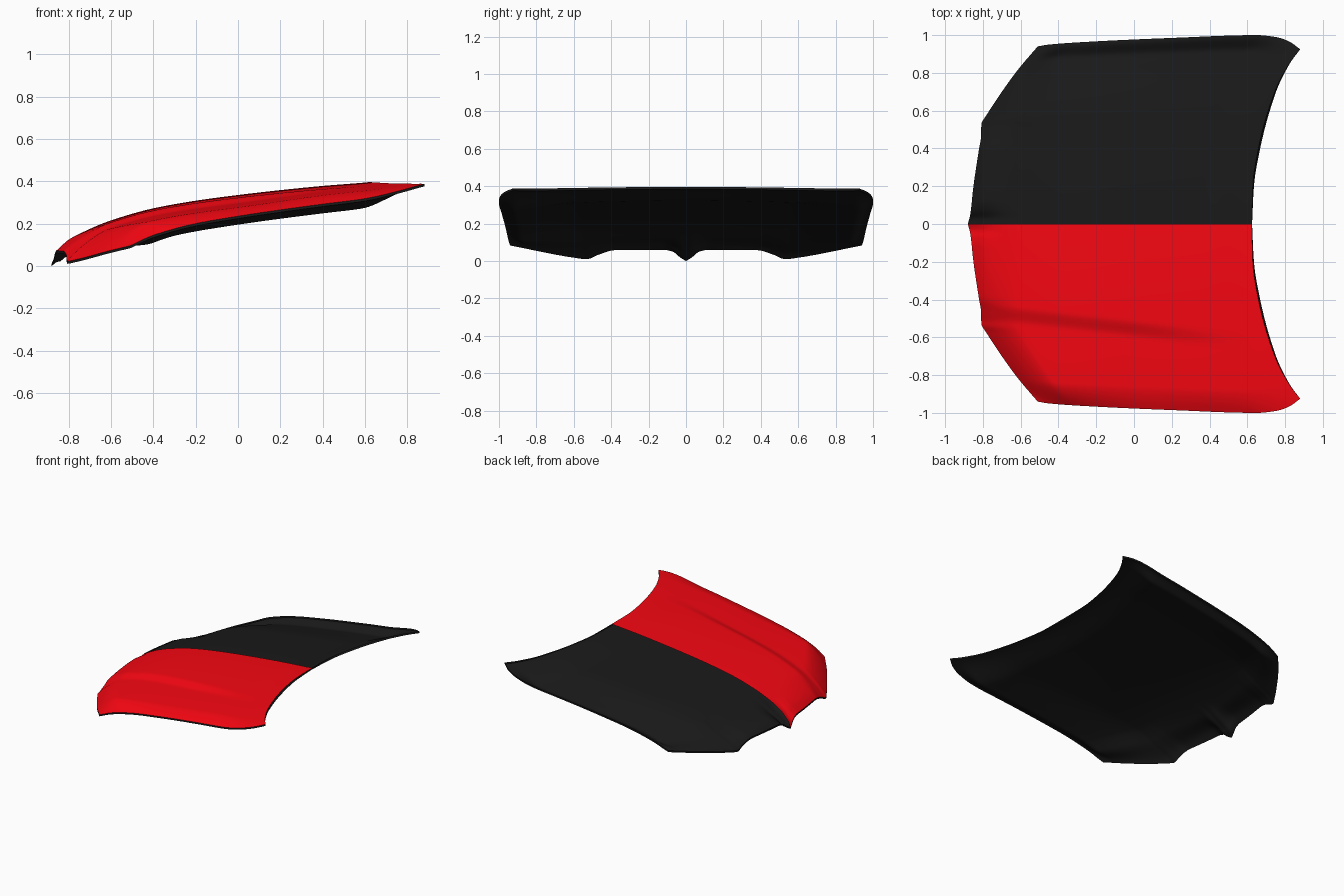
import bpy, bmesh, math

if "Cube" in bpy.data.objects:
    bpy.data.objects.remove(bpy.data.objects["Cube"])

NS, NT = 80, 72   # steps front-to-back, centre-to-side


def curve(pts):
    """Smooth non-overshooting curve through (a, b) points."""
    n = len(pts)
    d = [(pts[i+1][1] - pts[i][1]) / (pts[i+1][0] - pts[i][0]) for i in range(n - 1)]
    m = [d[0]] + [2*a*b/(a+b) if a*b > 0 else 0 for a, b in zip(d, d[1:])] + [d[-1]]

    def f(x):
        x = min(max(x, pts[0][0]), pts[-1][0])
        i = 0
        while i < n - 2 and x > pts[i+1][0]:
            i += 1
        h = pts[i+1][0] - pts[i][0]
        u = (x - pts[i][0]) / h
        return ((2*u**3 - 3*u*u + 1) * pts[i][1] + (u**3 - 2*u*u + u) * h * m[i]
                + (3*u*u - 2*u**3) * pts[i+1][1] + (u**3 - u*u) * h * m[i+1])
    return f


def smooth(a):
    a = min(max(a, 0), 1)
    return a * a * (3 - 2 * a)


# plan outline of one half
front_x = curve([(0, -.88), (.05, -.867), (.2, -.85), (.4, -.82), (.46, -.81), (.53, -.808),
                 (.57, -.785), (.67, -.72), (.81, -.62), (.94, -.51)])
back_x = curve([(0, .625), (.2, .635), (.4, .668), (.7, .752), (.85, .825), (.925, .88)])
side_y = curve([(-.51, .94), (-.45, .95), (-.2, .967), (.2, .985), (.65, 1), (.75, .99),
                (.82, .967), (.88, .925)])
# heights: centre profile, front lip and side lip
centre_z = curve([(-.88, .03), (-.87, .06), (-.84, .09), (-.8, .125), (-.7, .175), (-.6, .215),
                  (-.4, .272), (-.2, .308), (0, .335), (.2, .358), (.4, .378), (.62, .396),
                  (.88, .432)])
front_z = curve([(0, .012), (.03, .03), (.07, .062), (.12, .072), (.38, .07), (.47, .045),
                 (.53, .022), (.6, .03), (.94, .095)])
side_z = curve([(-.51, .095), (-.4, .145), (-.2, .2), (0, .235), (.2, .265), (.4, .292),
                (.6, .318), (.75, .352), (.88, .388)])


def crown(x, y, step):
    """Main surface: centre profile, cross crown and the fading crease line."""
    step *= smooth((.65 - x) / .7)
    crease = .43 + .115 * (x + .7)
    return centre_z(x) - .04 * (y / .9)**2 - step * smooth((y - crease) / .09)


def patch(s, t, step, sw, tw, power):
    """Surface point, blended from the four outline curves."""
    def front(t): return front_x(.94 * t), .94 * t
    def back(t): return back_x(.925 * t), .925 * t
    def middle(s): return -.88 + 1.505 * s, 0
    def side(s):
        x = -.51 + 1.39 * s
        return x, side_y(x)
    F, B, C, D = front(t), back(t), middle(s), side(s)
    f0, f1, b0, b1 = front(0), front(1), back(0), back(1)
    x, y = [(1-s)*F[i] + s*B[i] + (1-t)*C[i] + t*D[i]
            - (1-s)*((1-t)*f0[i] + t*f1[i]) - s*((1-t)*b0[i] + t*b1[i]) for i in (0, 1)]
    # rolled-over front and side edges
    wf = max(0, 1 - s / sw)**power
    ws = max(0, 1 - (1 - t) / tw)**power
    z = (crown(x, y, step) + wf * (front_z(F[1]) - crown(*F, step))
         + ws * (side_z(D[0]) - crown(*D, step))
         - wf * ws * (front_z(.94) - crown(*f1, step)))
    return x, y, z


def outer(s, t):
    x, y, z = patch(s, t, .022, .13, .12, 1.6)
    return x - .01 * math.sin(math.pi * t) * s**30, y, z


def inner(s, t):
    x, y, z = patch(s, t, 0, .2, .42, 1.4)
    # hollow panel, deeper beside the side lip, plus a thick centre nose
    depth = .042 + .01 * smooth((t - .6) / .25)
    drop = depth * smooth(s / .13) * smooth((1 - s) / .17) * smooth((1 - t) / .09)
    nose = .035 * math.exp(-(y / .08)**2) * smooth(s / .02) * smooth((.15 - s) / .12)
    return x, y, z - .012 - drop - nose


def material(name, rgb):
    m = bpy.data.materials.new(name)
    m.diffuse_color = (*rgb, 1)
    m.use_nodes = True
    m.node_tree.nodes["Principled BSDF"].inputs["Base Color"].default_value = m.diffuse_color
    return m


def grid(bm, fn, sign, up):
    v = [[bm.verts.new((p[0], sign * p[1], p[2])) for p in
          (fn(i / NS, j / NT) for j in range(NT + 1))] for i in range(NS + 1)]
    for i in range(NS):
        for j in range(NT):
            q = [v[i][j], v[i+1][j], v[i+1][j+1], v[i][j+1]]
            bm.faces.new(q if (sign > 0) == up else q[::-1])
    return v


def finish(bm, name, mat):
    me = bpy.data.meshes.new(name)
    bm.to_mesh(me)
    bm.free()
    ob = bpy.data.objects.new(name, me)
    bpy.context.collection.objects.link(ob)
    me.materials.append(mat)
    bpy.ops.object.select_all(action='DESELECT')
    ob.select_set(True)
    bpy.context.view_layer.objects.active = ob
    bpy.ops.object.shade_smooth_by_angle(angle=math.radians(40))


red = material("red_paint", (.93, .002, .006))
black = material("black_finish", (.01, .01, .01))

# painted outer skin covers one half only
bm = bmesh.new()
grid(bm, outer, -1, True)
finish(bm, "hood_skin_painted", red)

# full-width underside panel, with a hem rising to the rim of the skin
bm = bmesh.new()
edge = ([(0, j) for j in range(NT)] + [(i, NT) for i in range(NS)]
        + [(NS, j) for j in range(NT, -1, -1)])
for sign in (-1, 1):
    low = grid(bm, inner, sign, False)
    a = [low[i][j] for i, j in edge]
    b = []
    for i, j in edge:
        x, y, z = outer(i / NS, j / NT)
        b.append(bm.verts.new((x, sign * y, z)))
    for k in range(len(a) - 1):
        q = [a[k], a[k+1], b[k+1], b[k]]
        bm.faces.new(q if sign < 0 else q[::-1])
bmesh.ops.remove_doubles(bm, verts=bm.verts, dist=1e-5)
finish(bm, "hood_underside_panel", black)
